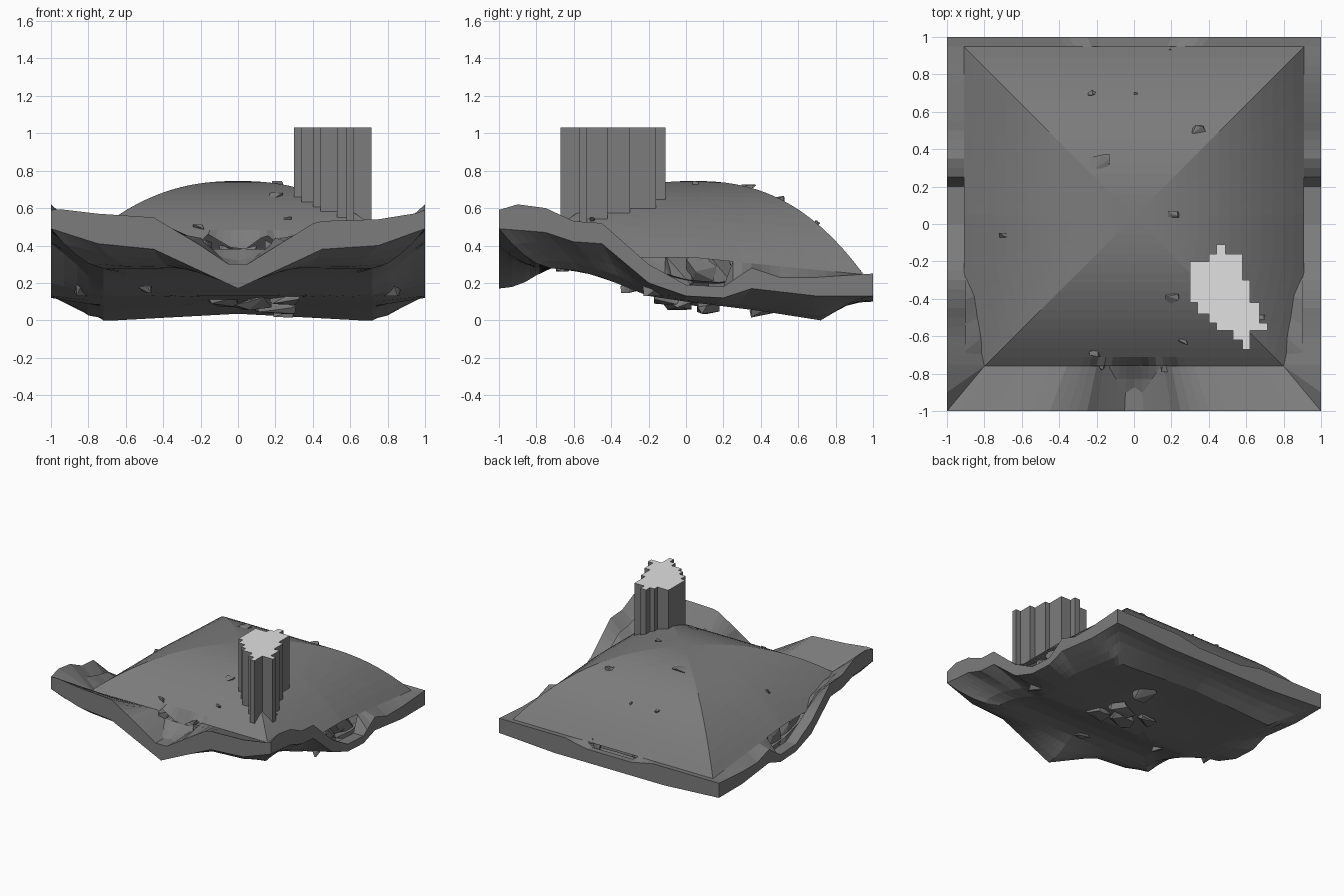
import bpy, bmesh, random
from mathutils import Vector

if "Cube" in bpy.data.objects:
    bpy.data.objects.remove(bpy.data.objects["Cube"])

# Colours
def mat(name, v):
    m = bpy.data.materials.new(name)
    m.diffuse_color = (v, v, v, 1)
    m.use_nodes = True
    m.node_tree.nodes["Principled BSDF"].inputs["Base Color"].default_value = m.diffuse_color
    return m
ROCK = mat("dark grey rock", 0.2)
PALE = mat("pale grey cap", 0.75)

def make(name, bm, mats=(ROCK,)):
    me = bpy.data.meshes.new(name)
    bm.to_mesh(me)
    bm.free()
    for m in mats:
        me.materials.append(m)
    ob = bpy.data.objects.new(name, me)
    bpy.context.collection.objects.link(ob)
    return ob

def interp(pts, v):
    if v <= pts[0][0]:
        return pts[0][1]
    for (a, za), (b, zb) in zip(pts, pts[1:]):
        if v <= b:
            return za + (zb - za) * (v - a) / (b - a)
    return pts[-1][1]

# Height profiles along the tile edges
FRONT_TOP = [(-1, .6), (-.75, .57), (-.45, .55), (-.2, .4), (-.05, .3), (.05, .3), (.42, .53), (.75, .54), (1, .58)]
FRONT_LOW = [(-1, .49), (-.75, .41), (-.45, .38), (0, .17), (.45, .38), (.75, .4), (1, .49)]
SIDE_TOP = [(-1, .59), (-.9, .62), (-.75, .6), (-.6, .53), (-.45, .52), (-.2, .3), (0, .19), (.2, .18),
            (.35, .28), (.5, .23), (.7, .23), (1, .25)]
SIDE_LOW = [(-1, .49), (-.75, .47), (-.6, .42), (-.45, .41), (-.2, .2), (0, .13), (.2, .12),
            (.35, .17), (.7, .13), (1, .13)]
BACK_TOP = [(-1, .25), (-.4, .25), (-.2, .21), (.2, .21), (.4, .25), (1, .25)]
BACK_LOW = [(-1, .13), (-.5, .1), (.5, .1), (1, .13)]
BELLY = [(-1, .17), (-.75, .28), (-.6, .27), (-.45, .23), (-.2, .13), (0, .1), (.4, .05), (.72, 0), (1, .1)]
Y0, APEX, Y_FRONT, Y_BACK = .04, .745, -.76, .95

def edge(x, y, front, side, back):
    d = max(abs(x), abs(y), 1e-6)
    if abs(x) >= abs(y):
        return interp(side, y / d)
    return interp(front if y < 0 else back, x / d)

def belly(x, y):
    w = max(0, min(1, (max(abs(x), abs(y)) - .75) / .25))
    c = interp(BELLY, y)
    c += .035 * max(0, 1 - abs(x) / .65) * max(0, min(1, (y + .2) / .5))   # shallow hollow
    return c + (edge(x, y, FRONT_LOW, SIDE_LOW, BACK_LOW) - c) * w

def roof_z(x, y):
    # four-sided vault, a little lower at the back
    d = max(abs(x), abs(y - Y0)) / .91
    return APEX - (.41 + .09 * max(0, (y - Y0) / .91)) * d ** 2.3

# Square loop of points on the tile edge
N = 40
us = [-1 + 2 * i / N for i in range(N)]
LOOP = [(u, -1) for u in us] + [(1, u) for u in us] + [(-u, 1) for u in us] + [(-1, -u) for u in us]

def foot_xy(p):
    # foot of the vault, narrower towards the front corners
    x, y = p
    fy = max(Y_FRONT, min(Y_BACK, y)) if abs(x) >= 1 else (Y_FRONT if y < 0 else Y_BACK)
    return x * interp([(-.76, .8), (-.25, .91), (.95, .91)], fy), fy

def rings(name, loops, centre=None, flip=False):
    bm = bmesh.new()
    rows = [[bm.verts.new(p) for p in lp] for lp in loops]
    n = len(rows[0])
    for a, b in zip(rows, rows[1:]):
        for i in range(n):
            j = (i + 1) % n
            bm.faces.new((a[i], a[j], b[j], b[i]))
    if centre:
        c = bm.verts.new(centre)
        for i in range(n):
            bm.faces.new((rows[-1][i], rows[-1][(i + 1) % n], c))
    if flip:
        bmesh.ops.reverse_faces(bm, faces=bm.faces[:])
    bmesh.ops.remove_doubles(bm, verts=bm.verts[:], dist=1e-5)
    return make(name, bm)

# Underside of the floor slab
ts = [1, .93, .86, .8, .72, .6, .52, .45, .33, .2, .1]
rings("floor_underside", [[(x * t, y * t, belly(x * t, y * t)) for x, y in LOOP] for t in ts],
      (0, 0, belly(0, 0)), flip=True)

# Floor inside the cave
rings("floor_top", [[(x * t, y * t, belly(x * t, y * t) + .1) for x, y in LOOP]
                    for t in (.9, .83, .75, .6, .45, .2)], (0, 0, belly(0, 0) + .1))

# Outer band, and the rim sloping in to the foot of the vault, left low at the doorways
top = [(x, y, edge(x, y, FRONT_TOP, SIDE_TOP, BACK_TOP)) for x, y in LOOP]
low = [(x, y, edge(x, y, FRONT_LOW, SIDE_LOW, BACK_LOW)) for x, y in LOOP]
inner = []
for (x, y), e in zip(LOOP, top):
    fx, fy = foot_xy((x, y))
    door = min(abs(x), abs(y)) < .24
    inner.append((fx, fy, min(e[2], roof_z(fx, fy)) if door else roof_z(fx, fy)))
rings("outer_band", [low, top])
rings("rim", [top, inner])

# Vaulted roof with a ragged lip over the front doorway
LIP = [(-.25, 0), (-.2, -.02), (-.16, .02), (-.04, -.05), (.04, -.06), (.15, .02), (.2, -.02), (.25, 0)]
feet = [foot_xy(p) for p in LOOP]
loops = []
for k in range(16, 0, -1):
    t = k / 16
    row = []
    for x, y in feet:
        px, py = x * t, Y0 + (y - Y0) * t
        lip = interp(LIP, px) if k == 16 and y == Y_FRONT else 0
        row.append((px, py, roof_z(px, py) + lip))
    loops.append(row)
rings("vault_roof", loops, (0, Y0, APEX))

# Stepped shaft with a pale cap
OUT = [(.3, -.2), (.4, -.2), (.4, -.16), (.44, -.16), (.44, -.11), (.49, -.11), (.49, -.16), (.58, -.16),
       (.58, -.3), (.62, -.3), (.62, -.42), (.67, -.42), (.67, -.53), (.715, -.53), (.715, -.57), (.62, -.57),
       (.62, -.67), (.58, -.67), (.58, -.62), (.53, -.62), (.53, -.57), (.44, -.57), (.44, -.53), (.4, -.53),
       (.4, -.48), (.34, -.48), (.34, -.42), (.3, -.42)]
bm = bmesh.new()
lo = [bm.verts.new((x, y, roof_z(x, y) - .01)) for x, y in OUT]
hi = [bm.verts.new((x, y, 1.03)) for x, y in OUT]
cap = bm.faces.new(hi)
cap.material_index = 1
for i in range(len(OUT)):
    j = (i + 1) % len(OUT)
    bm.faces.new((lo[i], hi[i], hi[j], lo[j]))
bmesh.ops.recalc_face_normals(bm, faces=bm.faces[:])
bm.normal_update()
if cap.normal.z < 0:
    bmesh.ops.reverse_faces(bm, faces=bm.faces[:])
make("shaft", bm, (ROCK, PALE))

# Rocks: jittered hulls
random.seed(4)
def rock(name, x, y, z, sx, sy, sz):
    bm = bmesh.new()
    for _ in range(14):
        v = Vector([random.uniform(-1, 1) for _ in range(3)])
        v /= max(abs(c) for c in v)
        bm.verts.new((x + v.x * sx / 2, y + v.y * sy / 2, z + v.z * sz / 2))
    bmesh.ops.convex_hull(bm, input=bm.verts[:])
    bmesh.ops.delete(bm, geom=[v for v in bm.verts if not v.link_faces], context='VERTS')
    make(name, bm)

# Chips poking through the roof
for x, y, s in [(-.2, .34, .14), (.35, .5, .08), (-.22, .7, .05), (.2, -.4, .08), (.26, -.63, .05),
                (-.21, -.69, .06), (-.7, -.06, .04), (.21, .05, .06), (.68, -.5, .04), (.01, .7, .02)]:
    rock("roof_chip", x, y, roof_z(x, y), s, s * .65, .03)

# Rocks standing inside the four doorways
for s in (-1, 1):
    rock("front_door_rock", s * .19, -.74, .36, .1, .1, .14)
    rock("front_inner_rock", s * .05, -.66, .33, .1, .1, .14)
    for y in (-.16, -.04, .08, .2):
        rock("side_door_rock", s * .82, y, .24, .12, .16, .22)
    rock("back_door_rock", s * .18, .9, .22, .06, .08, .1)

# Debris under the floor
for x, y, z, a, b in [(.25, -.1, .12, .16, .14), (.08, -.05, .09, .2, .16), (-.08, .05, .09, .16, .12),
                      (.2, .12, .07, .22, .12), (.25, .42, .05, .12, .16), (-.5, -.3, .18, .08, .1)]:
    rock("under_debris", x, y, z, a, b, .07)
